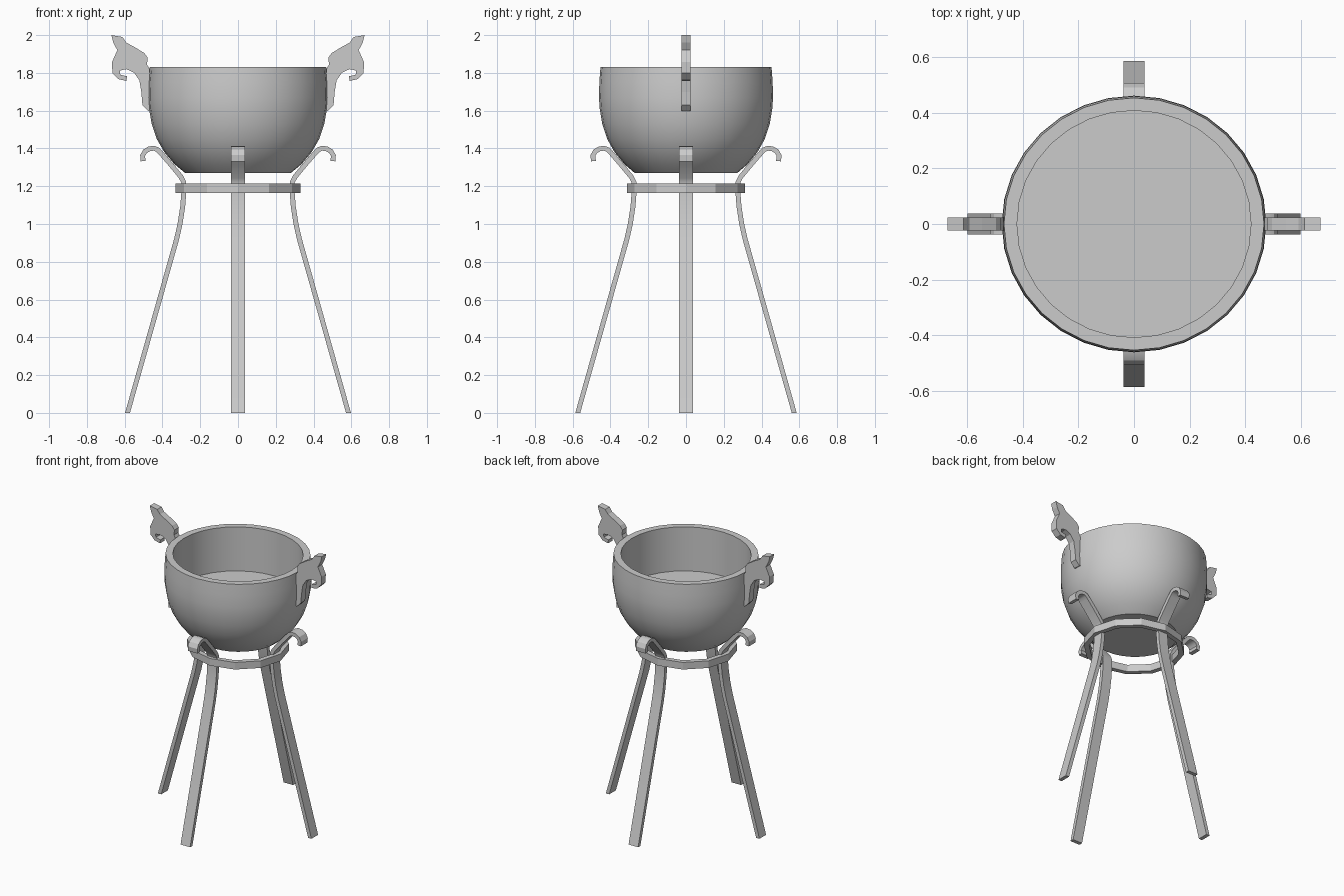
import bpy, bmesh, math
from mathutils import Vector, Matrix

if "Cube" in bpy.data.objects:
    bpy.data.objects.remove(bpy.data.objects["Cube"])


def make_object(name, bm, smooth=None):
    bmesh.ops.recalc_face_normals(bm, faces=bm.faces)
    mesh = bpy.data.meshes.new(name)
    bm.to_mesh(mesh)
    bm.free()
    ob = bpy.data.objects.new(name, mesh)
    bpy.context.collection.objects.link(ob)
    if smooth:
        bpy.context.view_layer.objects.active = ob
        ob.select_set(True)
        bpy.ops.object.shade_smooth_by_angle(angle=math.radians(smooth))
        ob.select_set(False)
    return ob


def lathe(name, profile, sides, sy, closed=False, smooth=None):
    """Turn an (r, z) profile around z, squashed by sy along y."""
    bm = bmesh.new()
    rings = []
    for r, z in profile:
        rings.append([bm.verts.new((r * math.cos(2 * math.pi * i / sides),
                                    r * sy * math.sin(2 * math.pi * i / sides), z))
                      for i in range(sides)])
    pairs = list(zip(rings, rings[1:]))
    if closed:
        pairs.append((rings[-1], rings[0]))
    else:
        bm.faces.new(rings[0])
        bm.faces.new(rings[-1])
    for a, b in pairs:
        for i in range(sides):
            j = (i + 1) % sides
            bm.faces.new((a[i], a[j], b[j], b[i]))
    return make_object(name, bm, smooth)


def plate(name, outline, half, angle, smooth=None):
    """Extrude an (x, z) outline along y, then turn it about z."""
    bm = bmesh.new()
    face = bm.faces.new([bm.verts.new((x, -half, z)) for x, z in outline])
    ext = bmesh.ops.extrude_face_region(bm, geom=[face])
    moved = [v for v in ext["geom"] if isinstance(v, bmesh.types.BMVert)]
    bmesh.ops.translate(bm, verts=moved, vec=(0, 2 * half, 0))
    bm.transform(Matrix.Rotation(angle, 4, 'Z'))
    return make_object(name, bm, smooth)


def ribbon(path, half):
    """Thicken an open path into a closed outline."""
    pts = [Vector(p) for p in path]
    left, right = [], []
    for i, p in enumerate(pts):
        t = (pts[min(i + 1, len(pts) - 1)] - pts[max(i - 1, 0)]).normalized()
        n = Vector((-t.y, t.x)) * half
        if i == 0:
            n = Vector((-half, 0))  # flat foot on the ground
        left.append(p + n)
        right.append(p - n)
    return left + right[::-1]


# Bowl: rounded outside, straight inside wall, flat floor
lathe("bowl", [(0.28, 1.27), (0.335, 1.315), (0.39, 1.38), (0.43, 1.45),
               (0.457, 1.53), (0.471, 1.61), (0.475, 1.67), (0.473, 1.75),
               (0.467, 1.83), (0.42, 1.83), (0.42, 1.52)], 32, 0.97, smooth=35)

# Ring that ties the legs together
lathe("support_ring", [(0.33, 1.165), (0.33, 1.215), (0.295, 1.215), (0.295, 1.165)],
      12, 0.95, closed=True)

# Four bent strap legs with curled tops
leg = [(0.585, 0), (0.325, 0.92), (0.307, 1.0), (0.293, 1.09), (0.286, 1.18),
       (0.287, 1.22), (0.302, 1.25), (0.36, 1.31), (0.408, 1.375), (0.425, 1.393),
       (0.445, 1.401), (0.47, 1.398), (0.493, 1.384), (0.505, 1.362), (0.502, 1.333)]
leg[7] = (0.36, 1.32)
for i, name in enumerate(("right_leg", "back_leg", "left_leg", "front_leg")):
    shift = 0.012 * (i % 2)
    path = [(x - shift, z) for x, z in leg]
    plate(name, ribbon(path, 0.013), 0.037, i * math.pi / 2, smooth=30)

# Two animal-head handles
head = [(0.67, 2.0), (0.612, 1.99), (0.591, 1.96), (0.545, 1.935), (0.496, 1.905),
        (0.478, 1.88), (0.482, 1.845), (0.468, 1.82), (0.46, 1.6), (0.475, 1.597),
        (0.506, 1.63), (0.512, 1.70), (0.522, 1.76), (0.549, 1.80), (0.591, 1.82),
        (0.625, 1.812), (0.623, 1.79), (0.588, 1.782), (0.59, 1.757), (0.633, 1.767),
        (0.665, 1.80), (0.667, 1.857), (0.639, 1.92), (0.66, 1.96)]
plate("right_handle", head, 0.024, 0)
plate("left_handle", head, 0.024, math.pi)
